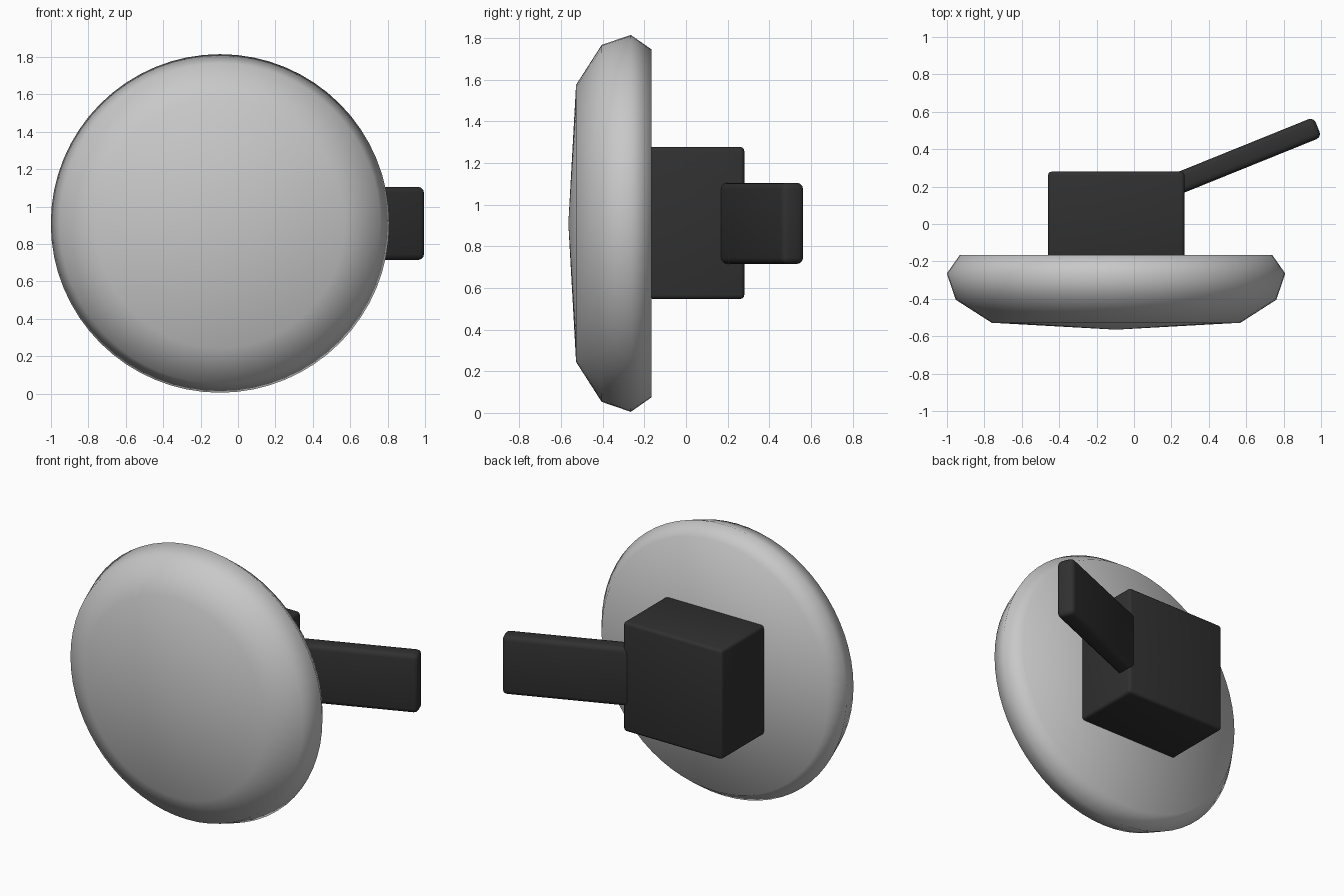
import bpy, bmesh, math
from mathutils import Matrix, Vector

if "Cube" in bpy.data.objects:
    bpy.data.objects.remove(bpy.data.objects["Cube"])


def material(name, c):
    m = bpy.data.materials.new(name)
    m.diffuse_color = (c, c, c, 1)
    m.use_nodes = True
    m.node_tree.nodes["Principled BSDF"].inputs["Base Color"].default_value = m.diffuse_color
    return m


light_grey = material("light grey", 0.58)
charcoal = material("charcoal", 0.03)


def finish(bm, name, mat):
    bmesh.ops.recalc_face_normals(bm, faces=bm.faces[:])
    me = bpy.data.meshes.new(name)
    bm.to_mesh(me)
    bm.free()
    me.materials.append(mat)
    ob = bpy.data.objects.new(name, me)
    bpy.context.collection.objects.link(ob)
    return ob


def rounded_box(name, size, center, angle, bevel):
    bm = bmesh.new()
    bmesh.ops.create_cube(bm, size=1, matrix=Matrix.Diagonal((*size, 1)))
    bmesh.ops.bevel(bm, geom=bm.edges[:], offset=bevel, segments=3,
                    profile=0.5, affect='EDGES')
    bm.transform(Matrix.Translation(center) @ Matrix.Rotation(angle, 4, 'Z'))
    ob = finish(bm, name, charcoal)
    bpy.ops.object.select_all(action='DESELECT')
    ob.select_set(True)
    bpy.context.view_layer.objects.active = ob
    bpy.ops.object.shade_smooth_by_angle(angle=math.radians(35))
    return ob


# Domed disc: profile (radius, y) spun about the y axis
profile = [(0, -0.565), (0.665, -0.528), (0.857, -0.405),
           (0.905, -0.265), (0.835, -0.165), (0, -0.165)]
bm = bmesh.new()
verts = [bm.verts.new((r, y, 0)) for r, y in profile]
edges = [bm.edges.new(p) for p in zip(verts, verts[1:])]
bmesh.ops.spin(bm, geom=verts + edges, cent=(0, 0, 0), axis=(0, 1, 0),
               angle=math.tau, steps=64, use_duplicate=False)
bmesh.ops.remove_doubles(bm, verts=bm.verts[:], dist=0.0005)
bm.transform(Matrix.Translation((-0.096, 0, 0.91)))
for f in bm.faces:
    f.smooth = True
finish(bm, "domed_disc", light_grey)

# Square housing behind the disc
rounded_box("housing", (0.73, 0.46, 0.73), (-0.095, 0.05, 0.912), 0, 0.02)

# Flat arm running out of the housing's back corner
angle = math.radians(22)
length = 0.88
tip = Vector((0.982, 0.518, 0.91))
center = tip - Vector((math.cos(angle), math.sin(angle), 0)) * length / 2
rounded_box("arm", (length, 0.115, 0.39), center, angle, 0.03)
